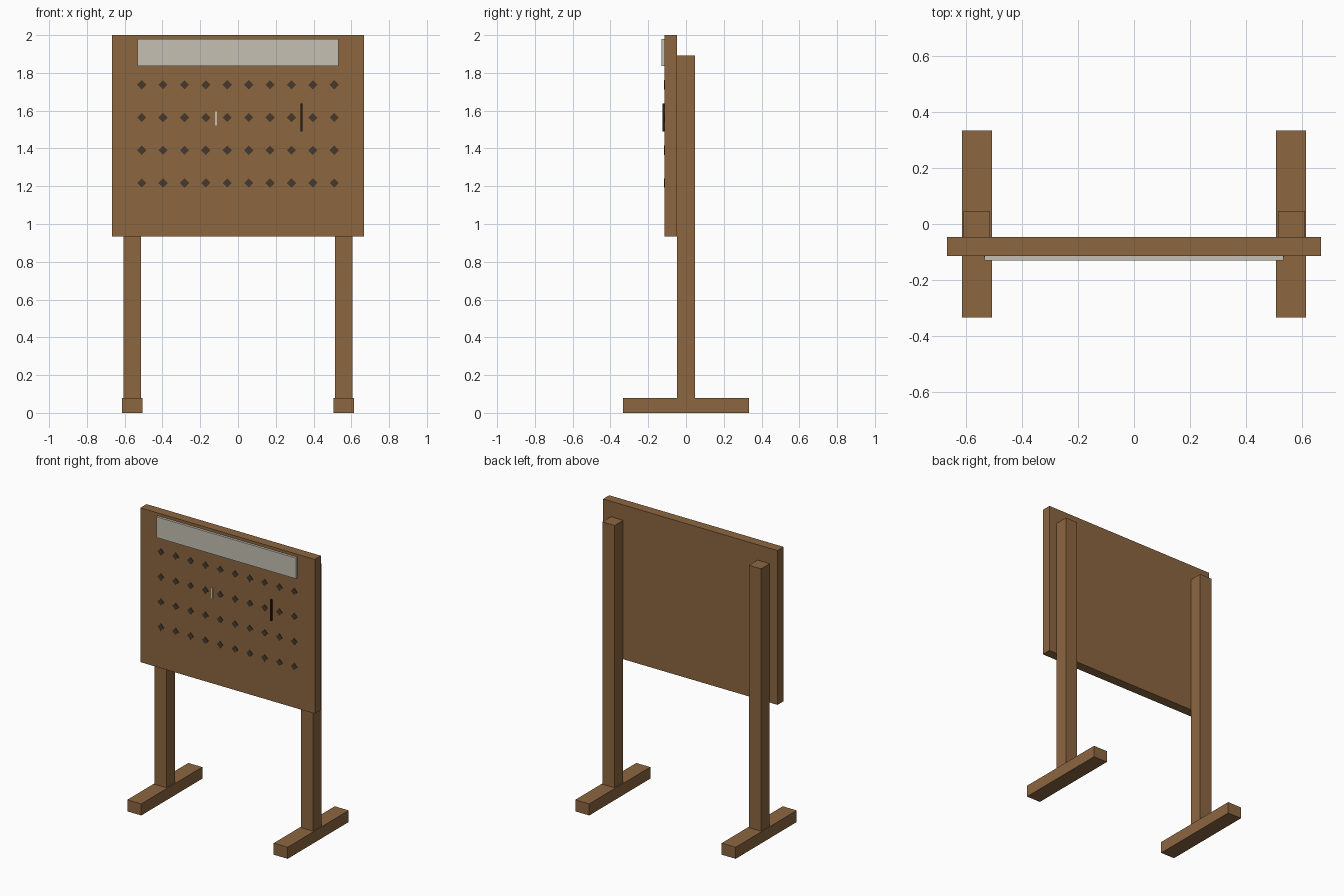
import bpy
import math

cube = bpy.data.objects.get("Cube")
if cube:
    bpy.data.objects.remove(cube, do_unlink=True)


def material(name, rgb):
    m = bpy.data.materials.new(name)
    m.use_nodes = True
    m.diffuse_color = (*rgb, 1)
    m.node_tree.nodes["Principled BSDF"].inputs["Base Color"].default_value = (*rgb, 1)
    return m


wood = material("brown wood", (0.262, 0.133, 0.051))
pale = material("pale panel", (0.56, 0.53, 0.45))
peg_brown = material("dark peg", (0.062, 0.040, 0.025))
black = material("near black", (0.018, 0.015, 0.012))


def box(name, mat, x, y, z):
    """Box from (min, max) ranges on each axis."""
    center = [(a + b) / 2 for a, b in (x, y, z)]
    bpy.ops.mesh.primitive_cube_add(size=1, location=center)
    ob = bpy.context.object
    ob.name = name
    ob.scale = [b - a for a, b in (x, y, z)]
    bpy.ops.object.transform_apply(location=False, rotation=False, scale=True)
    ob.data.materials.append(mat)
    return ob


BACK, FRONT = -0.0467, -0.1133

# Stand: a foot and a post on each side
for side, sx in (("right", -0.56), ("left", 0.56)):
    box(side + "_foot", wood, (sx - 0.0533, sx + 0.0533), (-0.3333, 0.3333), (0, 0.08))
    box(side + "_post", wood, (sx - 0.0467, sx + 0.0467), (-0.0467, 0.0467), (0.08, 1.8933))

# Board and header panel
box("board", wood, (-0.6667, 0.6667), (FRONT, BACK), (0.9333, 2.0))
box("header_panel", pale, (-0.5333, 0.5333), (-0.13, FRONT), (1.8367, 1.98))

# Grid of diamond pegs
for row in range(4):
    for col in range(10):
        bpy.ops.mesh.primitive_cylinder_add(
            vertices=4, radius=0.0245, depth=0.008,
            location=(-0.51 + col * 0.1133, FRONT, 1.737 - row * 0.1733),
            rotation=(math.pi / 2, 0, 0))
        peg = bpy.context.object
        peg.name = f"peg_{row + 1}_{col + 1}"
        peg.data.materials.append(peg_brown)

# Small hanging pieces
box("pale_strip", pale, (-0.121, -0.112), (-0.12, FRONT), (1.522, 1.596))
box("dark_strip", black, (0.332, 0.342), (-0.124, FRONT), (1.49, 1.637))
